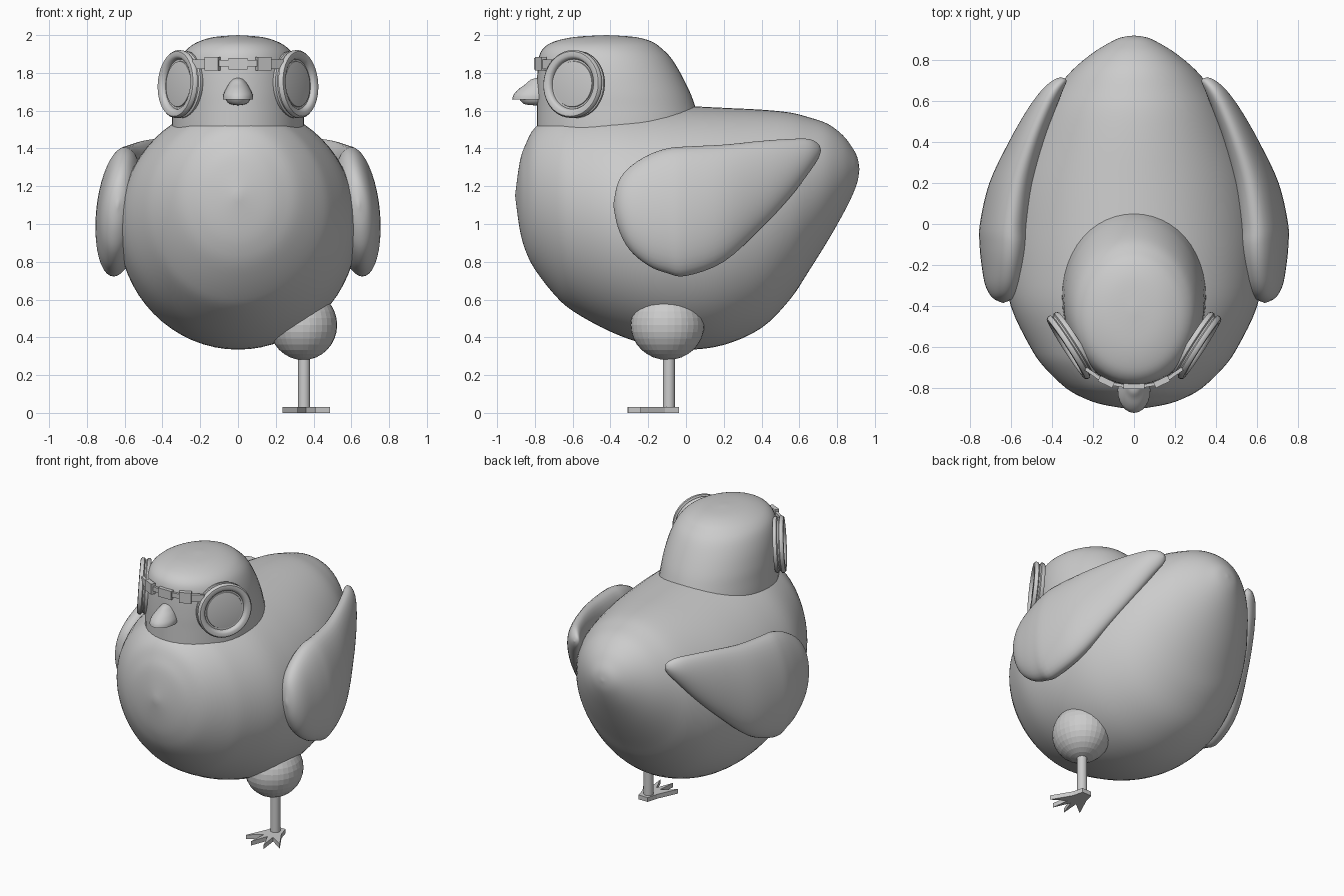
import bpy, bmesh, math
from mathutils import Vector, Matrix

if "Cube" in bpy.data.objects:
    bpy.data.objects.remove(bpy.data.objects["Cube"])

grey = bpy.data.materials.new("plain_grey")
grey.diffuse_color = (0.6, 0.6, 0.6, 1)
grey.use_nodes = True
grey.node_tree.nodes["Principled BSDF"].inputs["Base Color"].default_value = grey.diffuse_color


def add_mesh(name, verts, faces, smooth=True, angle=40):
    bm = bmesh.new()
    vs = [bm.verts.new(v) for v in verts]
    for f in faces:
        bm.faces.new([vs[i] for i in f])
    bmesh.ops.remove_doubles(bm, verts=bm.verts, dist=0.0002)
    bmesh.ops.recalc_face_normals(bm, faces=bm.faces)
    me = bpy.data.meshes.new(name)
    bm.to_mesh(me)
    bm.free()
    me.materials.append(grey)
    ob = bpy.data.objects.new(name, me)
    bpy.context.collection.objects.link(ob)
    if smooth:
        bpy.ops.object.select_all(action='DESELECT')
        ob.select_set(True)
        bpy.context.view_layer.objects.active = ob
        bpy.ops.object.shade_smooth_by_angle(angle=math.radians(angle))
    return ob


def refine(rows, n):
    """Catmull-Rom interpolation between section rows."""
    out = []
    for i in range(len(rows) - 1):
        p0, p1 = rows[max(i - 1, 0)], rows[i]
        p2, p3 = rows[i + 1], rows[min(i + 2, len(rows) - 1)]
        for k in range(n):
            t = k / n
            out.append([0.5 * (2 * b + (c - a) * t + (2 * a - 5 * b + 4 * c - d) * t * t
                               + (3 * b - a - 3 * c + d) * t ** 3)
                        for a, b, c, d in zip(p0, p1, p2, p3)])
    out.append(list(rows[-1]))
    return out


def loft(name, rows, axis, side=1, shear=0, seg=48, n=4, smooth=True):
    """Rows: position on axis, centre x, half width x, low and high of the other axis."""
    rows = refine(rows, n)
    verts, faces = [], []
    for t, cx, rx, lo, hi in rows:
        for k in range(seg):
            a = 2 * math.pi * k / seg
            x = cx + rx * math.cos(a)
            w = (lo + hi) / 2 + (hi - lo) / 2 * math.sin(a)
            if axis == 'y':
                verts.append((side * (x - shear * (w - 1.07)), t, w))
            else:
                verts.append((side * x, w, t))
    for r in range(len(rows) - 1):
        for k in range(seg):
            k2 = (k + 1) % seg
            faces.append((r * seg + k, r * seg + k2, (r + 1) * seg + k2, (r + 1) * seg + k))
    m = (len(rows) - 1) * seg
    faces += [tuple(range(seg)), tuple(range(m, m + seg))]
    return add_mesh(name, verts, faces, smooth, 60)


def lathe(name, profile, mat, seg=40):
    """Closed (radius, height) profile spun about local z and placed by a matrix."""
    n = len(profile)
    verts = [mat @ Vector((r * math.cos(2 * math.pi * k / seg),
                           r * math.sin(2 * math.pi * k / seg), h))
             for k in range(seg) for r, h in profile]
    faces = [(k * n + i, k * n + (i + 1) % n, (k + 1) % seg * n + (i + 1) % n, (k + 1) % seg * n + i)
             for k in range(seg) for i in range(n)]
    return add_mesh(name, verts, faces)


def prism(name, outline, z0, z1):
    n = len(outline)
    verts = [(x, y, z) for z in (z0, z1) for x, y in outline]
    faces = [tuple(range(n)), tuple(range(n, 2 * n))]
    faces += [(i, (i + 1) % n, n + (i + 1) % n, n + i) for i in range(n)]
    return add_mesh(name, verts, faces, False)


def plank(name, a, b, thick, z0, z1):
    """Upright slab following the line a-b in plan."""
    a, b = Vector(a), Vector(b)
    d = (b - a).normalized() * thick / 2
    p = Vector((-d.y, d.x))
    return prism(name, [a + p, b + p, b - p, a - p], z0, z1)


# Body: round chest rising to a blunt tail
loft("body", [
    (-.905, 0, 0, 1.15, 1.15), (-.88, 0, .15, .97, 1.33), (-.85, 0, .24, .86, 1.42),
    (-.8, 0, .33, .76, 1.51), (-.7, 0, .435, .63, 1.58), (-.6, 0, .505, .54, 1.61),
    (-.4, 0, .6, .43, 1.635), (-.2, 0, .63, .36, 1.635), (0, 0, .63, .335, 1.625),
    (.2, 0, .60, .36, 1.615), (.4, 0, .53, .45, 1.605), (.55, 0, .455, .60, 1.59),
    (.65, 0, .385, .75, 1.565), (.75, 0, .30, .91, 1.53), (.83, 0, .205, 1.05, 1.47),
    (.88, 0, .125, 1.15, 1.405), (.908, 0, .065, 1.225, 1.35), (.918, 0, 0, 1.29, 1.29)],
    'y', seg=64)

# Head: dome steep in front, sloping behind
loft("head", [
    (1.45, 0, .35, -.79, .08), (1.53, 0, .35, -.79, .075), (1.62, 0, .345, -.79, .05),
    (1.7, 0, .34, -.79, .02), (1.8, 0, .325, -.787, -.03), (1.88, 0, .30, -.78, -.08),
    (1.93, 0, .265, -.755, -.13), (1.965, 0, .21, -.70, -.18), (1.99, 0, .125, -.59, -.27),
    (2.0, 0, 0, -.42, -.42)], 'z')

# Beak: peaked upper half and shallow lower half
loft("upper_beak", [
    (1.66, 0, .08, -.92, -.70), (1.685, 0, .078, -.912, -.70), (1.715, 0, .064, -.885, -.70),
    (1.74, 0, .05, -.85, -.70), (1.765, 0, .03, -.82, -.72), (1.775, 0, 0, -.78, -.78)],
    'z', seg=24, n=3)
loft("lower_beak", [
    (1.628, 0, 0, -.80, -.80), (1.633, 0, .035, -.85, -.74), (1.645, 0, .055, -.87, -.72),
    (1.665, 0, .066, -.885, -.70)], 'z', seg=24, n=3)

for s, tag in ((1, "right"), (-1, "left")):
    # Wing folded along the flank
    loft(tag + "_wing", [
        (-.385, .64, 0, 1.1, 1.1), (-.36, .64, .05, .98, 1.22), (-.3, .635, .088, .865, 1.3),
        (-.2, .63, .11, .78, 1.365), (-.1, .627, .122, .74, 1.4), (0, .625, .122, .725, 1.41),
        (.2, .595, .11, .80, 1.42), (.4, .535, .085, .98, 1.44), (.55, .475, .068, 1.14, 1.45),
        (.65, .425, .052, 1.27, 1.45), (.70, .39, .033, 1.345, 1.425), (.715, .385, 0, 1.39, 1.39)],
        'y', side=s, shear=.09, seg=40)

    # Goggle: grooved rim with a recessed lens
    normal = Vector((s * .84, -.54, .06)).normalized()
    place = Matrix.Translation((s * .305, -.592, 1.74)) @ normal.to_track_quat('Z', 'Y').to_matrix().to_4x4()
    lathe(tag + "_goggle_rim", [
        (.135, -.035), (.17, -.035), (.178, -.025), (.178, -.012), (.168, -.006), (.168, .002),
        (.18, .008), (.18, .022), (.172, .032), (.15, .034), (.138, .026), (.132, .012)], place)
    lathe(tag + "_goggle_lens", [
        (0, -.01), (.136, -.01), (.136, .008), (.122, .008), (.12, .014), (.08, .019), (0, .022)], place)

    # Strap links from the nose bridge to the rim
    plank(tag + "_strap_inner", (s * .04, -.79), (s * .11, -.778), .016, 1.835, 1.867)
    plank(tag + "_strap_block", (s * .1, -.785), (s * .17, -.752), .03, 1.812, 1.885)
    plank(tag + "_strap_outer", (s * .16, -.757), (s * .235, -.705), .018, 1.82, 1.87)

plank("strap_bridge", (-.05, -.79), (.05, -.79), .028, 1.818, 1.878)

# Single leg: faceted thigh, thin shank, splayed toes
bpy.ops.mesh.primitive_uv_sphere_add(segments=32, ring_count=16, radius=1, location=(.345, -.098, .465))
thigh = bpy.context.object
thigh.name = "thigh"
thigh.scale = (.18, .195, .185)
thigh.data.materials.append(grey)

bpy.ops.mesh.primitive_cylinder_add(vertices=24, radius=.032, depth=.3, location=(.35, -.09, .17))
shank = bpy.context.object
shank.name = "shank"
shank.data.materials.append(grey)
bpy.ops.object.shade_smooth_by_angle(angle=math.radians(40))

prism("foot", [(.32, -.037), (.39, -.037), (.41, -.11), (.488, -.24), (.395, -.18), (.41, -.305),
               (.36, -.19), (.315, -.31), (.325, -.18), (.235, -.25), (.30, -.11)], 0.0, .03)
